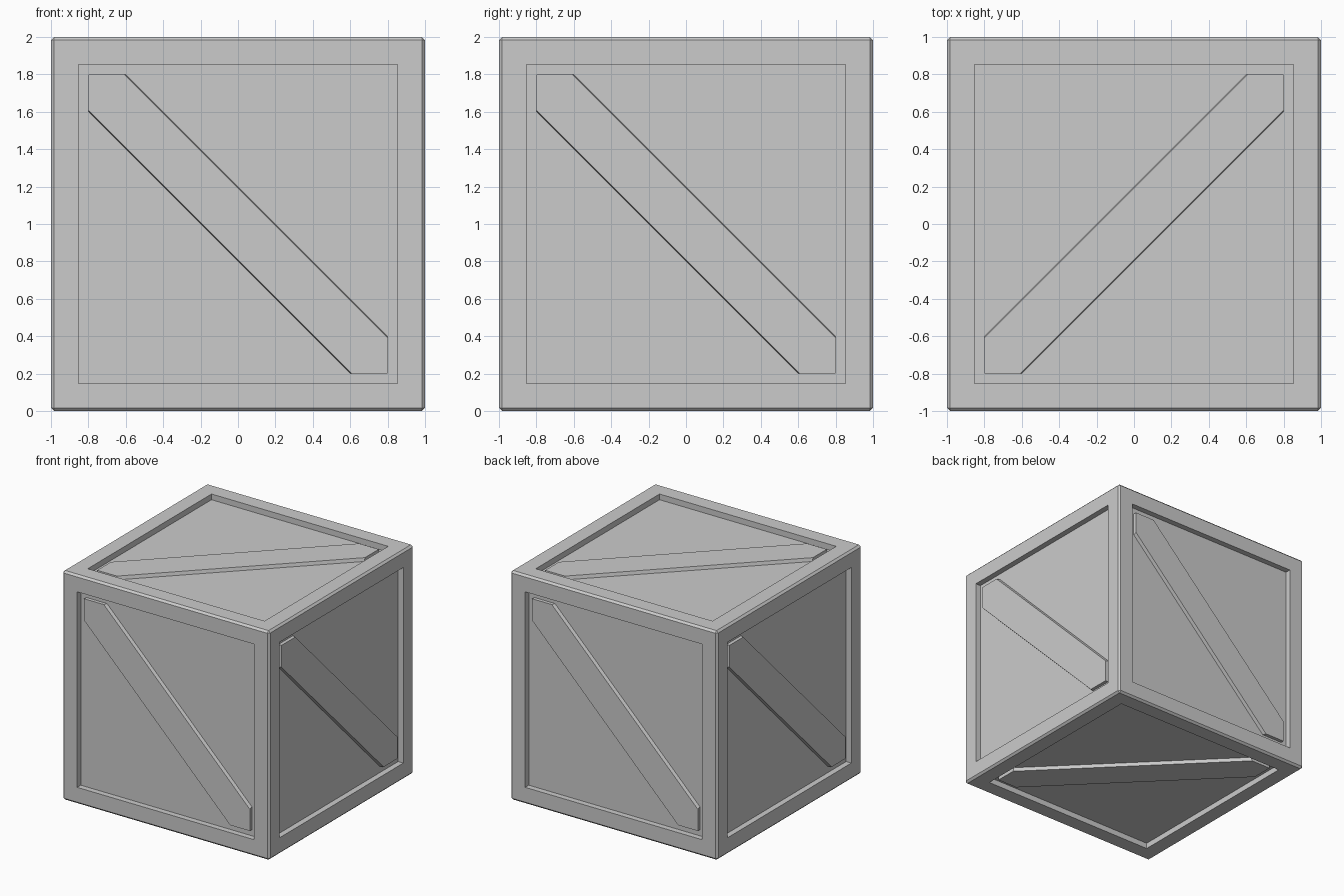
import bpy, bmesh
from math import radians
from mathutils import Matrix, Vector

if "Cube" in bpy.data.objects:
    bpy.data.objects.remove(bpy.data.objects["Cube"])

CENTRE = Matrix.Translation((0, 0, 1))
FRAME = 0.8      # half width of the sunken panel
PANEL = 0.95     # distance of the panel from the centre
BRACE = 0.98     # distance of the brace top from the centre
CHAMFER = 0.017


def make_object(name, bm, matrix):
    bm.transform(matrix)
    bmesh.ops.recalc_face_normals(bm, faces=bm.faces)
    mesh = bpy.data.meshes.new(name)
    bm.to_mesh(mesh)
    bm.free()
    obj = bpy.data.objects.new(name, mesh)
    bpy.context.collection.objects.link(obj)
    return obj


# Crate body: chamfered cube with a sunken square panel on every side
bm = bmesh.new()
bmesh.ops.create_cube(bm, size=2)
bmesh.ops.bevel(bm, geom=bm.edges[:], offset=CHAMFER, segments=1,
                affect='EDGES', profile=0.5)
bm.normal_update()
sides = [f for f in bm.faces if f.calc_area() > 1]
bmesh.ops.inset_individual(bm, faces=sides, thickness=1 - CHAMFER - FRAME)
bm.normal_update()
inward = [(f, f.normal.copy()) for f in sides]
for face, normal in inward:
    panel = bmesh.ops.extrude_discrete_faces(bm, faces=[face])['faces'][0]
    bmesh.ops.translate(bm, verts=panel.verts, vec=normal * (PANEL - 1))
make_object("crate_body", bm, CENTRE)


# Diagonal brace: corner-to-corner board with slightly sloped long sides
def brace_ring(bm, w, z):
    s = FRAME
    pts = [(-s, s), (-s, s - w), (s - w, -s), (s, -s), (s, w - s), (w - s, s)]
    return [bm.verts.new((x, y, z)) for x, y in pts]


def brace(name, rotation):
    bm = bmesh.new()
    low = brace_ring(bm, 0.20, PANEL)
    top = brace_ring(bm, 0.19, BRACE)
    bm.faces.new(top)
    bm.faces.new(low[::-1])
    for i in range(6):
        j = (i + 1) % 6
        bm.faces.new((low[i], low[j], top[j], top[i]))
    make_object(name, bm, CENTRE @ rotation)


def rot(degrees, axis):
    return Matrix.Rotation(radians(degrees), 4, axis)


for k, side in enumerate(("front", "right", "back", "left")):
    brace(side + "_brace", rot(90 * k, 'Z') @ rot(90, 'X'))
brace("top_brace", rot(90, 'Z'))
brace("bottom_brace", rot(90, 'Z') @ rot(180, 'X'))
